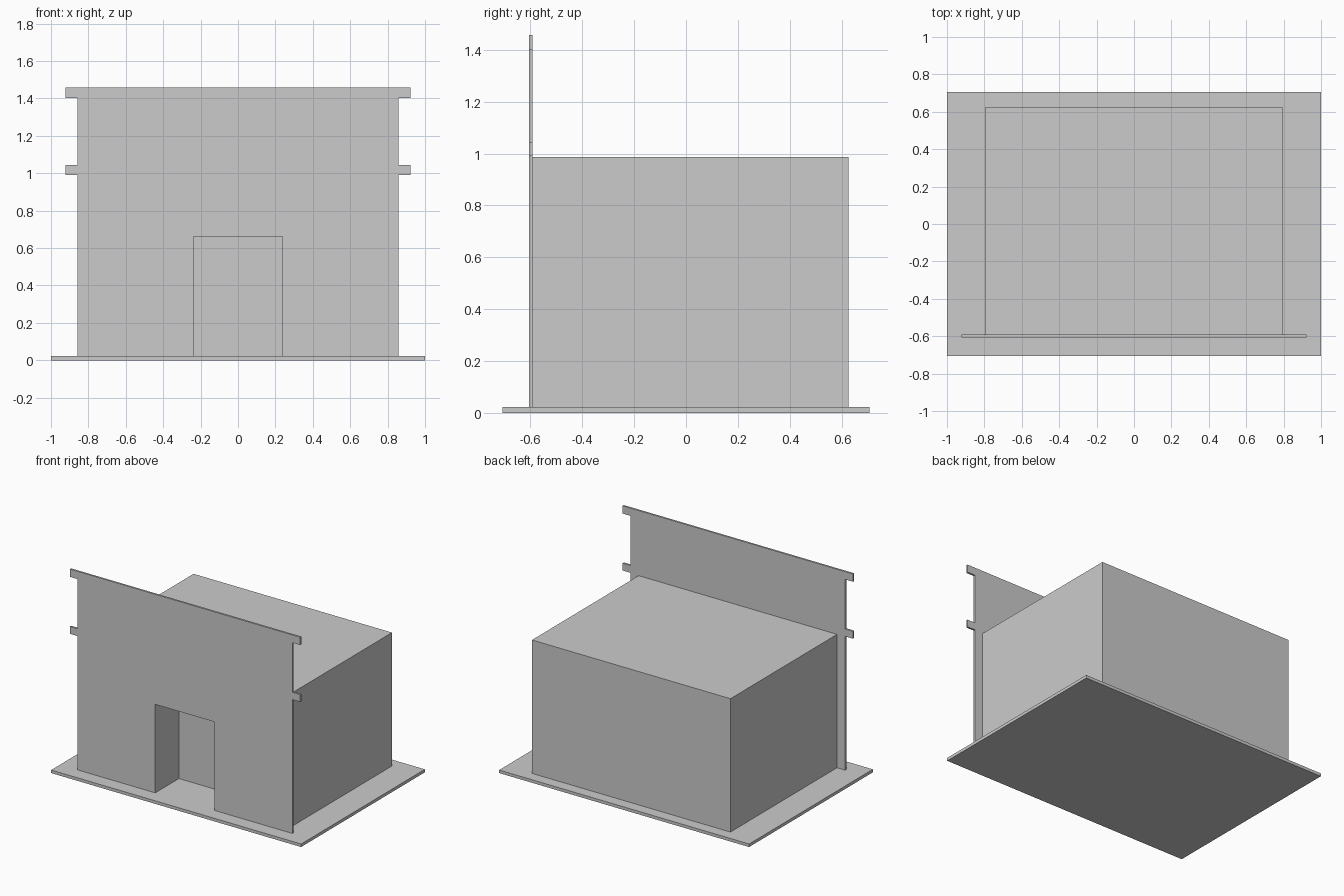
import bpy, bmesh

if "Cube" in bpy.data.objects:
    bpy.data.objects.remove(bpy.data.objects["Cube"])

FLOOR = 0.022
DOOR_X, DOOR_TOP = 0.238, 0.662
FRONT, WALL_Y, BACK = -0.606, -0.592, 0.626


def box(name, lo, hi):
    bm = bmesh.new()
    bmesh.ops.create_cube(bm, size=1)
    for v in bm.verts:
        v.co = [lo[i] if v.co[i] < 0 else hi[i] for i in range(3)]
    return finish(name, bm)


def extrude_profile(name, pts, y0, y1):
    bm = bmesh.new()
    face = bm.faces.new([bm.verts.new((x, y0, z)) for x, z in pts])
    ext = bmesh.ops.extrude_face_region(bm, geom=[face], use_keep_orig=True)
    verts = [g for g in ext["geom"] if isinstance(g, bmesh.types.BMVert)]
    bmesh.ops.translate(bm, verts=verts, vec=(0, y1 - y0, 0))
    bmesh.ops.recalc_face_normals(bm, faces=bm.faces)
    return finish(name, bm)


def finish(name, bm):
    mesh = bpy.data.meshes.new(name)
    bm.to_mesh(mesh)
    bm.free()
    obj = bpy.data.objects.new(name, mesh)
    bpy.context.collection.objects.link(obj)
    return obj


# Ground slab
box("base_slab", (-1, -0.707, 0), (1, 0.707, FLOOR))

# Main building block with a doorway recess
body = box("building_body", (-0.794, WALL_Y, FLOOR), (0.794, BACK, 0.987))
cutter = box("doorway_cutter", (-DOOR_X, -0.8, -0.2), (DOOR_X, -0.335, DOOR_TOP))
cutter.hide_render = True
cutter.hide_set(True)
cut = body.modifiers.new("doorway", "BOOLEAN")
cut.operation = "DIFFERENCE"
cut.solver = "EXACT"
cut.object = cutter

# False front: half outline from the doorway out and up, mirrored in x
WALL, TAB = 0.859, 0.922
half = [(DOOR_X, DOOR_TOP), (DOOR_X, FLOOR), (WALL, FLOOR),
        (WALL, 0.99), (TAB, 0.99), (TAB, 1.043), (WALL, 1.043),
        (WALL, 1.402), (TAB, 1.402), (TAB, 1.458)]
outline = half + [(-x, z) for x, z in reversed(half)]
extrude_profile("false_front", outline, FRONT, WALL_Y)
